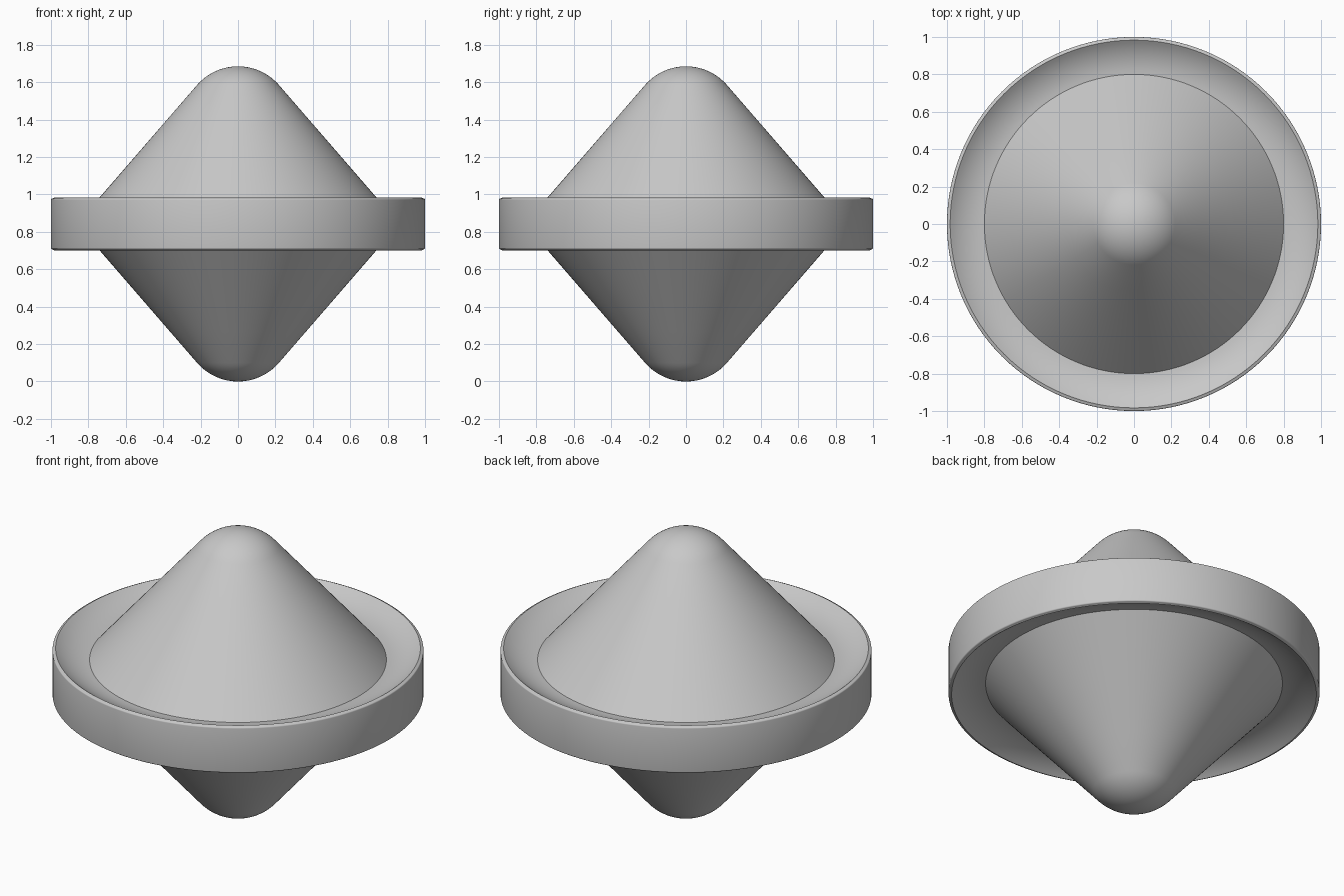
import bpy, bmesh, math
from math import sin, cos, radians

if "Cube" in bpy.data.objects:
    bpy.data.objects.remove(bpy.data.objects["Cube"])

MID = 0.8425      # mirror plane height
SEGMENTS = 128


def arc(cx, cz, r, a0, a1, n):
    """Points on an arc; angles in degrees measured from straight up, towards +x."""
    return [(cx + r * sin(radians(a0 + (a1 - a0) * i / n)),
             cz + r * cos(radians(a0 + (a1 - a0) * i / n))) for i in range(n + 1)]


# upper half profile (radius, height above the mirror plane)
R, tilt = 0.29, 49
upper = arc(0, MID - R, R, 0, tilt, 12)             # rounded tip
upper[0] = (0.0, MID)
x0, z0 = upper[-1]
x1, z1 = 0.80, 0.0725                               # foot of the cone
upper += [(x0 + (x1 - x0) * t, z0 + (z1 - z0) * t) for t in (0.25, 0.5, 0.75, 1)]

# concave dish from the cone foot up to the rim
rise, steps = radians(38), 10
dish_r = 0.183 / (sin(rise) - sin(radians(3)))
for i in range(1, steps + 1):
    a = radians(3) + (rise - radians(3)) * i / steps
    upper.append((x1 + dish_r * (sin(a) - sin(radians(3))),
                  z1 + dish_r * (cos(radians(3)) - cos(a))))

# small rounded rim edge
upper += arc(0.992, 0.128, 0.008, 0, 90, 4)
profile = upper + [(r, -z) for r, z in reversed(upper)]

# spin the profile into the spinning-top body
bm = bmesh.new()
verts = [bm.verts.new((r, 0, z + MID)) for r, z in profile]
edges = [bm.edges.new(p) for p in zip(verts, verts[1:])]
bmesh.ops.spin(bm, geom=verts + edges, cent=(0, 0, 0), axis=(0, 0, 1),
               angle=math.tau, steps=SEGMENTS, use_duplicate=False)
bmesh.ops.remove_doubles(bm, verts=bm.verts, dist=0.0003)
bmesh.ops.recalc_face_normals(bm, faces=bm.faces)
mesh = bpy.data.meshes.new("double_cone_body")
bm.to_mesh(mesh)
bm.free()

body = bpy.data.objects.new("double_cone_body", mesh)
bpy.context.collection.objects.link(body)

grey = bpy.data.materials.new("light grey")
grey.diffuse_color = (0.58, 0.58, 0.58, 1)
grey.use_nodes = True
grey.node_tree.nodes["Principled BSDF"].inputs["Base Color"].default_value = grey.diffuse_color
mesh.materials.append(grey)

bpy.context.view_layer.objects.active = body
body.select_set(True)
bpy.ops.object.shade_smooth_by_angle(angle=radians(35))
